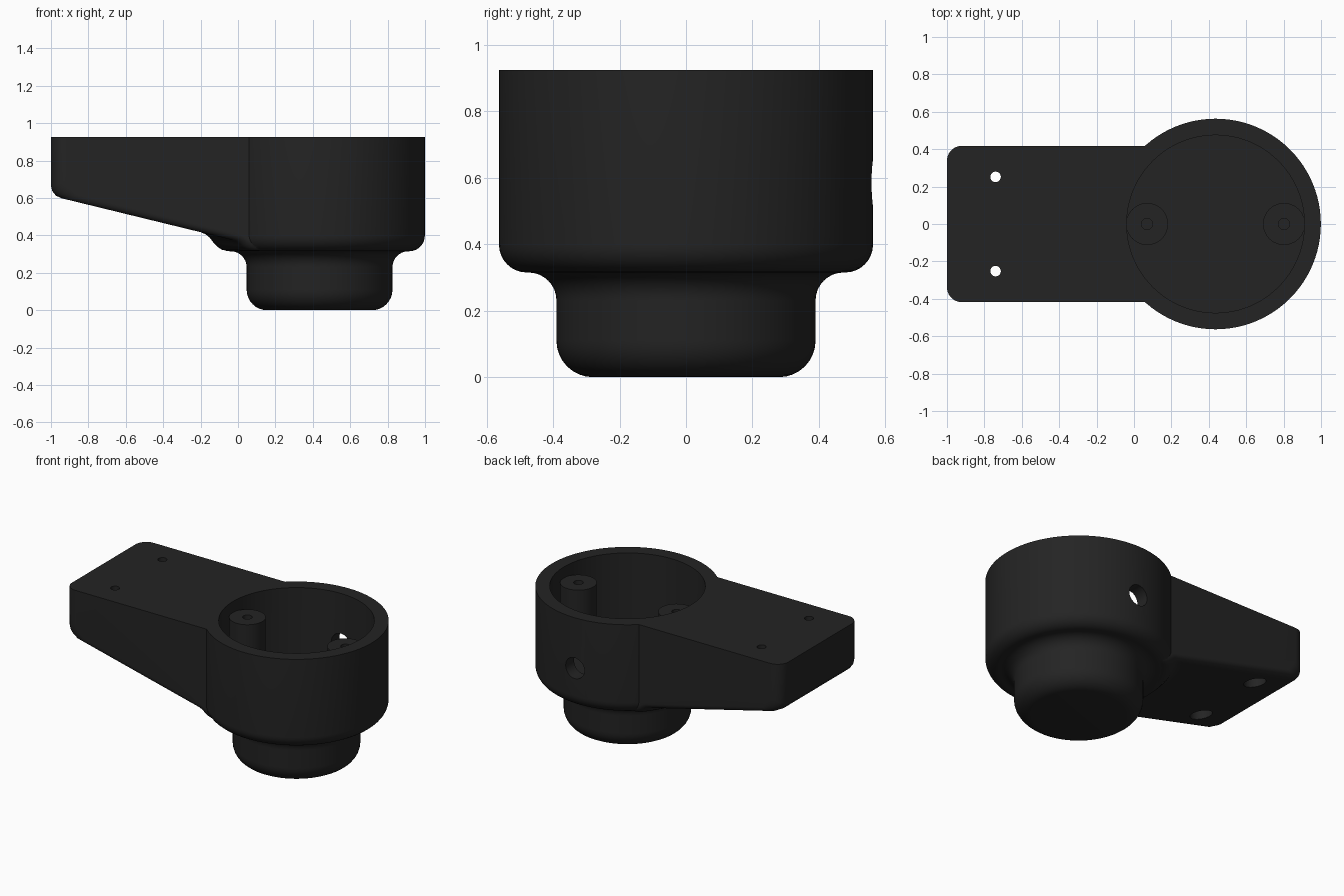
import bpy, bmesh, math
from math import sin, cos, pi, sqrt

if "Cube" in bpy.data.objects:
    bpy.data.objects.remove(bpy.data.objects["Cube"])

CX, R, TOP, HALF = 0.436, 0.563, 0.925, 0.418   # cup centre, cup radius, height, arm half width

black = bpy.data.materials.new("matte_black")
black.diffuse_color = (0.0175, 0.0175, 0.0175, 1)
black.use_nodes = True
black.node_tree.nodes["Principled BSDF"].inputs["Base Color"].default_value = black.diffuse_color


def finish(name, bm):
    bmesh.ops.recalc_face_normals(bm, faces=bm.faces)
    me = bpy.data.meshes.new(name)
    bm.to_mesh(me)
    bm.free()
    me.materials.append(black)
    ob = bpy.data.objects.new(name, me)
    bpy.context.collection.objects.link(ob)
    return ob


def loft(name, rings):
    """Closed solid through rings of equal point count, capped at both ends."""
    bm = bmesh.new()
    vs = [[bm.verts.new(p) for p in ring] for ring in rings]
    n = len(vs[0])
    for a, b in zip(vs, vs[1:]):
        for i in range(n):
            j = (i + 1) % n
            bm.faces.new((a[i], a[j], b[j], b[i]))
    bm.faces.new(vs[0])
    bm.faces.new(vs[-1])
    return finish(name, bm)


def lathe(name, profile, x=CX, y=0.0, n=96):
    return loft(name, [[(x + r * cos(2 * pi * i / n), y + r * sin(2 * pi * i / n), z)
                        for i in range(n)] for r, z in profile])


def arc(cx, cz, r, a0, a1, n=8):
    return [(cx + r * cos(math.radians(a0 + (a1 - a0) * i / n)),
             cz + r * sin(math.radians(a0 + (a1 - a0) * i / n))) for i in range(n + 1)]


def combine(ob, other, op):
    m = ob.modifiers.new("join", 'BOOLEAN')
    m.operation, m.object, m.solver = op, other, 'EXACT'
    bpy.context.view_layer.update()
    dg = bpy.context.evaluated_depsgraph_get()
    me = bpy.data.meshes.new_from_object(ob.evaluated_get(dg))
    ob.modifiers.clear()
    ob.data = me
    bpy.data.objects.remove(other)


# cup with the narrower rounded boss underneath
housing = lathe("housing",
                arc(0.28, 0.11, 0.11, -90, 0)
                + arc(0.474, 0.231, 0.084, 180, 90)
                + arc(R - 0.084, 0.399, 0.084, -90, 0) + [(R, TOP)])


# tapered arm: side sections lofted across y, with rounded corners and a blend under the cup
def arm_section(y):
    def rounding(r):
        e = max(0.0, abs(y) - (HALF - r))
        return r - sqrt(max(0.0, r * r - e * e))
    x0, lift = -1 + rounding(0.08), rounding(0.035)
    d = R - sqrt(R * R - y * y)

    def slope(x):
        return 0.41 - 0.244 * (x + 0.17)
    pts = [(0.2, TOP), (x0, TOP), (x0, 0.665), (x0 + 0.007, 0.637), (x0 + 0.026, 0.613),
           (x0 + 0.055, slope(x0 + 0.055))]
    start, end = -0.2 + d, -0.06 + d
    zs = slope(start)
    pts.append((start, zs))
    for t, k in ((0.2, 0.12), (0.35, 0.3), (0.5, 0.58), (0.65, 0.8), (0.82, 0.95), (1, 1)):
        pts.append((start + (end - start) * t, zs + (0.318 - zs) * k))
    pts.append((0.2, 0.318))
    return [(x, y, z if z == TOP else z + lift) for x, z in pts]


edge = [HALF - 0.08 + 0.08 * sin(pi / 2 * i / 10) for i in range(11)]
mid = [0.07 * i for i in range(1, 5)]
half = mid + edge
ys = [-v for v in reversed(half)] + [0.0] + half
combine(housing, loft("arm", [arm_section(y) for y in ys]), 'UNION')

# round pocket in the cup
combine(housing, lathe("pocket_cutter", [(0.475, 0.40), (0.475, 1.1)]), 'DIFFERENCE')

# two screw posts with pilot holes
for s in (-1, 1):
    x = CX + s * 0.366
    combine(housing, lathe("post", [(0.112, 0.36), (0.112, 0.85)], x, n=48), 'UNION')
    combine(housing, lathe("pilot_cutter", [(0.03, 0.55), (0.03, 0.90)], x, n=24), 'DIFFERENCE')

# arm mounting holes, counterbored from below
for s in (-1, 1):
    combine(housing, lathe("screw_cutter", [(0.068, 0.3), (0.068, 0.80), (0.028, 0.80), (0.028, 1.1)],
                           -0.74, s * 0.252, 32), 'DIFFERENCE')

# cable hole through the back wall
cable = [[(CX + 0.07 * cos(2 * pi * i / 40), y, 0.585 + 0.07 * sin(2 * pi * i / 40))
          for i in range(40)] for y in (0.3, 0.7)]
combine(housing, loft("cable_cutter", cable), 'DIFFERENCE')

# smooth curved walls, crisp edges
bpy.ops.object.select_all(action='DESELECT')
housing.select_set(True)
bpy.context.view_layer.objects.active = housing
bpy.ops.object.shade_smooth_by_angle(angle=math.radians(30))
